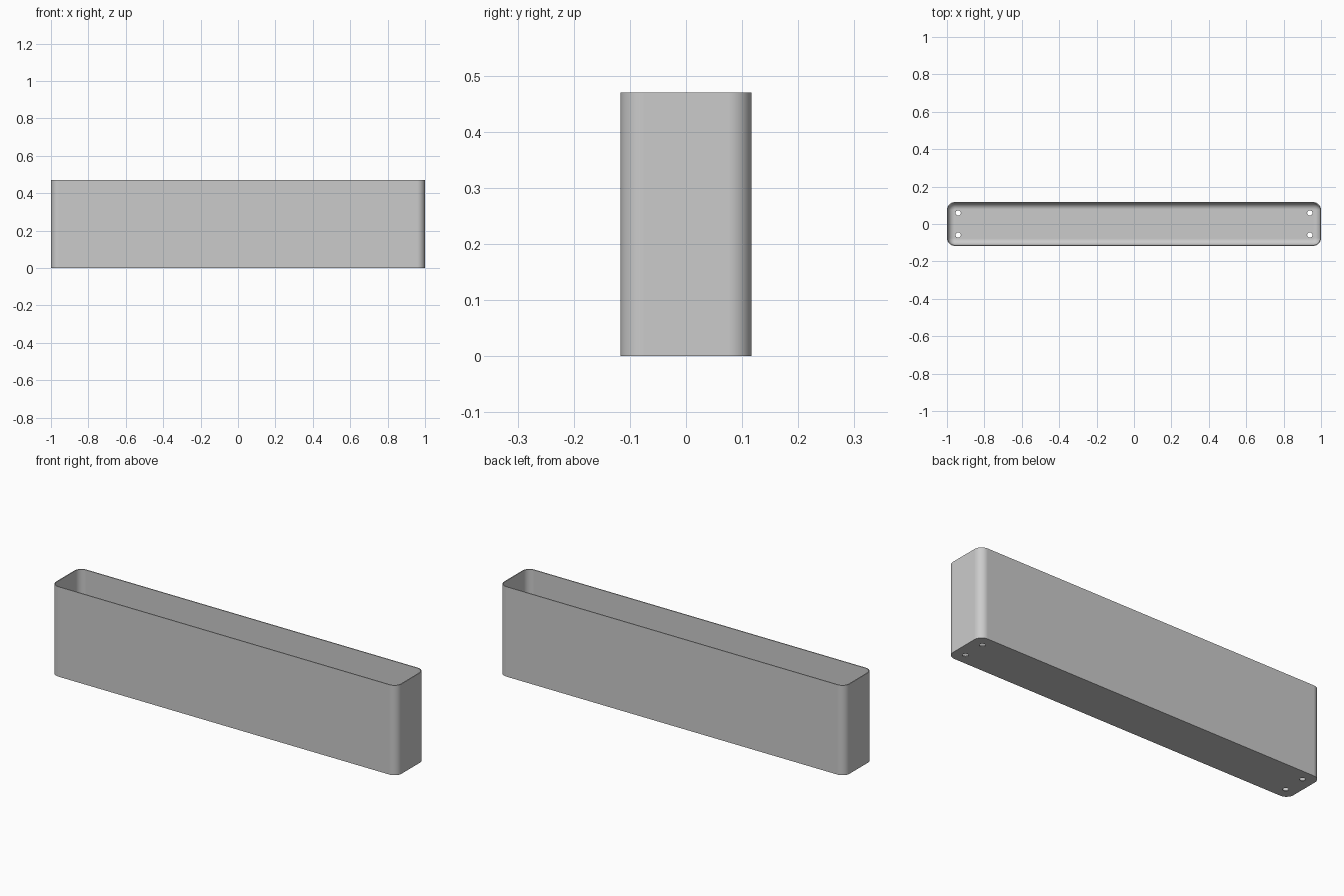
import bpy, bmesh, math

if "Cube" in bpy.data.objects:
    bpy.data.objects.remove(bpy.data.objects["Cube"])

L, W, H = 1.0, 0.117, 0.47        # half length, half width, height
R, WALL, FLOOR = 0.042, 0.005, 0.005
FILLET, SEG = 0.034, 8
HOLE_X, HOLE_Y, HOLE_R = 0.94, 0.059, 0.014

grey = bpy.data.materials.new("light_grey")
grey.diffuse_color = (0.6, 0.6, 0.6, 1)
grey.use_nodes = True
grey.node_tree.nodes["Principled BSDF"].inputs["Base Color"].default_value = grey.diffuse_color


def ring(bm, inset, z):
    """Rounded rectangle loop, inset from the outer outline."""
    r = R - inset
    verts = []
    for i, (sx, sy) in enumerate([(1, 1), (-1, 1), (-1, -1), (1, -1)]):
        for k in range(SEG + 1):
            a = (i + k / SEG) * math.pi / 2
            verts.append(bm.verts.new((sx * (L - R) + r * math.cos(a),
                                       sy * (W - R) + r * math.sin(a), z)))
    return verts


# Open trough: outer wall, rim, inner wall, rounded inner floor edge
bm = bmesh.new()
profile = [(0, 0), (0, H), (WALL, H)]
for k in range(SEG + 1):
    a = k / SEG * math.pi / 2
    profile.append((WALL + FILLET * (1 - math.cos(a)),
                    FLOOR + FILLET * (1 - math.sin(a))))
rings = [ring(bm, inset, z) for inset, z in profile]
for lo, hi in zip(rings, rings[1:]):
    n = len(lo)
    for i in range(n):
        j = (i + 1) % n
        bm.faces.new((lo[i], lo[j], hi[j], hi[i]))
bm.faces.new(rings[0][::-1])
bm.faces.new(rings[-1])
bmesh.ops.recalc_face_normals(bm, faces=bm.faces)
mesh = bpy.data.meshes.new("trough")
bm.to_mesh(mesh)
bm.free()
trough = bpy.data.objects.new("trough", mesh)
mesh.materials.append(grey)
bpy.context.collection.objects.link(trough)

# Four drain holes through the floor
for sx in (-1, 1):
    for sy in (-1, 1):
        bpy.ops.mesh.primitive_cylinder_add(vertices=24, radius=HOLE_R, depth=0.1,
                                            location=(sx * HOLE_X, sy * HOLE_Y, 0))
        cutter = bpy.context.object
        cutter.name = "hole_cutter"
        cutter.hide_render = True
        cutter.data.materials.append(grey)
        mod = trough.modifiers.new("drain_hole", 'BOOLEAN')
        mod.operation, mod.solver, mod.object = 'DIFFERENCE', 'EXACT', cutter
        bpy.context.view_layer.objects.active = trough
        bpy.ops.object.modifier_apply(modifier=mod.name)
        bpy.data.objects.remove(cutter)

# Smooth curves, crisp edges
bpy.ops.object.select_all(action='DESELECT')
trough.select_set(True)
bpy.context.view_layer.objects.active = trough
bpy.ops.object.shade_smooth_by_angle(angle=math.radians(30))
weighted = trough.modifiers.new("even_shading", 'WEIGHTED_NORMAL')
weighted.keep_sharp = True
